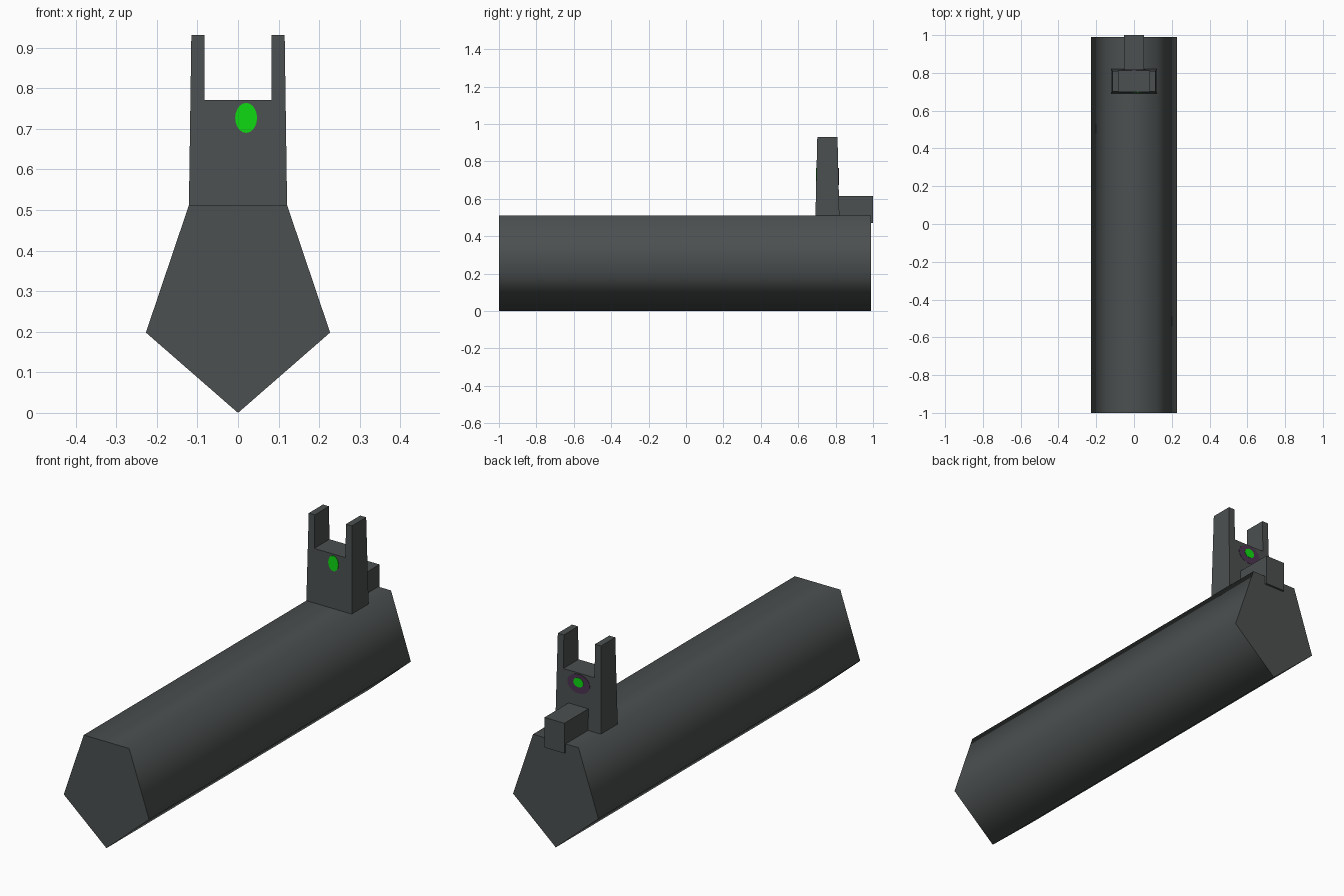
import bpy, bmesh, math

if "Cube" in bpy.data.objects:
    bpy.data.objects.remove(bpy.data.objects["Cube"])


def material(name, rgb):
    m = bpy.data.materials.new(name)
    m.diffuse_color = (*rgb, 1)
    m.use_nodes = True
    m.node_tree.nodes["Principled BSDF"].inputs["Base Color"].default_value = m.diffuse_color
    return m


STEEL = material("dark steel", (0.072, 0.080, 0.080))
GREEN = material("bright green", (0.005, 0.70, 0.006))
PURPLE = material("dull purple", (0.075, 0.034, 0.085))


def prism(name, profile, y0, y1, mat, smooth_sides=False):
    """Extrude an (x, z) profile along y, capped at both ends."""
    bm = bmesh.new()
    a = [bm.verts.new((x, y0, z)) for x, z in profile]
    b = [bm.verts.new((x, y1, z)) for x, z in profile]
    caps = [bm.faces.new(a), bm.faces.new(b[::-1])]
    n = len(profile)
    for i in range(n):
        j = (i + 1) % n
        bm.faces.new((a[i], b[i], b[j], a[j])).smooth = smooth_sides
    for cap in caps:
        for e in cap.edges:
            e.smooth = False
    bmesh.ops.recalc_face_normals(bm, faces=bm.faces)
    me = bpy.data.meshes.new(name)
    bm.to_mesh(me)
    bm.free()
    me.materials.append(mat)
    ob = bpy.data.objects.new(name, me)
    bpy.context.collection.objects.link(ob)
    return ob


def mirrored(half):
    """Complete a right-hand half profile across x = 0."""
    return half + [(-x, z) for x, z in reversed(half) if x > 0]


def ellipse(cx, cz, rx, rz, n=20):
    return [(cx + rx * math.cos(2 * math.pi * i / n),
             cz + rz * math.sin(2 * math.pi * i / n)) for i in range(n)]


# Long five-sided body with softly shaded sides
prism("body", mirrored([(0, 0), (0.227, 0.198), (0.121, 0.512)]),
      -1.0, 0.99, STEEL, smooth_sides=True)

# Notched upright, tapering slightly towards the top
Y0, Y1, YMID = 0.692, 0.82, 0.756
upright = prism("notched_upright",
                mirrored([(0.121, 0.512), (0.115, 0.931), (0.083, 0.931), (0.083, 0.771)]),
                Y0, Y1, STEEL)


def taper(z):
    return 0.010 * (z - 0.512) / 0.419


for v in upright.data.vertices:
    v.co.y += taper(v.co.z) * (1 if v.co.y < YMID else -1)

# Rear block, overhanging the end of the body
prism("rear_block", mirrored([(0.053, 0.47), (0.053, 0.615)]), 0.81, 1.0, STEEL)

# Painted dots, front and back, and the tinted patch behind
t = taper(0.727)
prism("front_dot", ellipse(0.02, 0.727, 0.027, 0.037), Y0 + t - 0.002, Y0 + t + 0.003, GREEN)
prism("back_patch", ellipse(0.0, 0.72, 0.06, 0.046), Y1 - t - 0.003, Y1 - t + 0.002, PURPLE)
prism("back_dot", ellipse(0.0, 0.727, 0.027, 0.022), Y1 - t - 0.003, Y1 - t + 0.004, GREEN)
